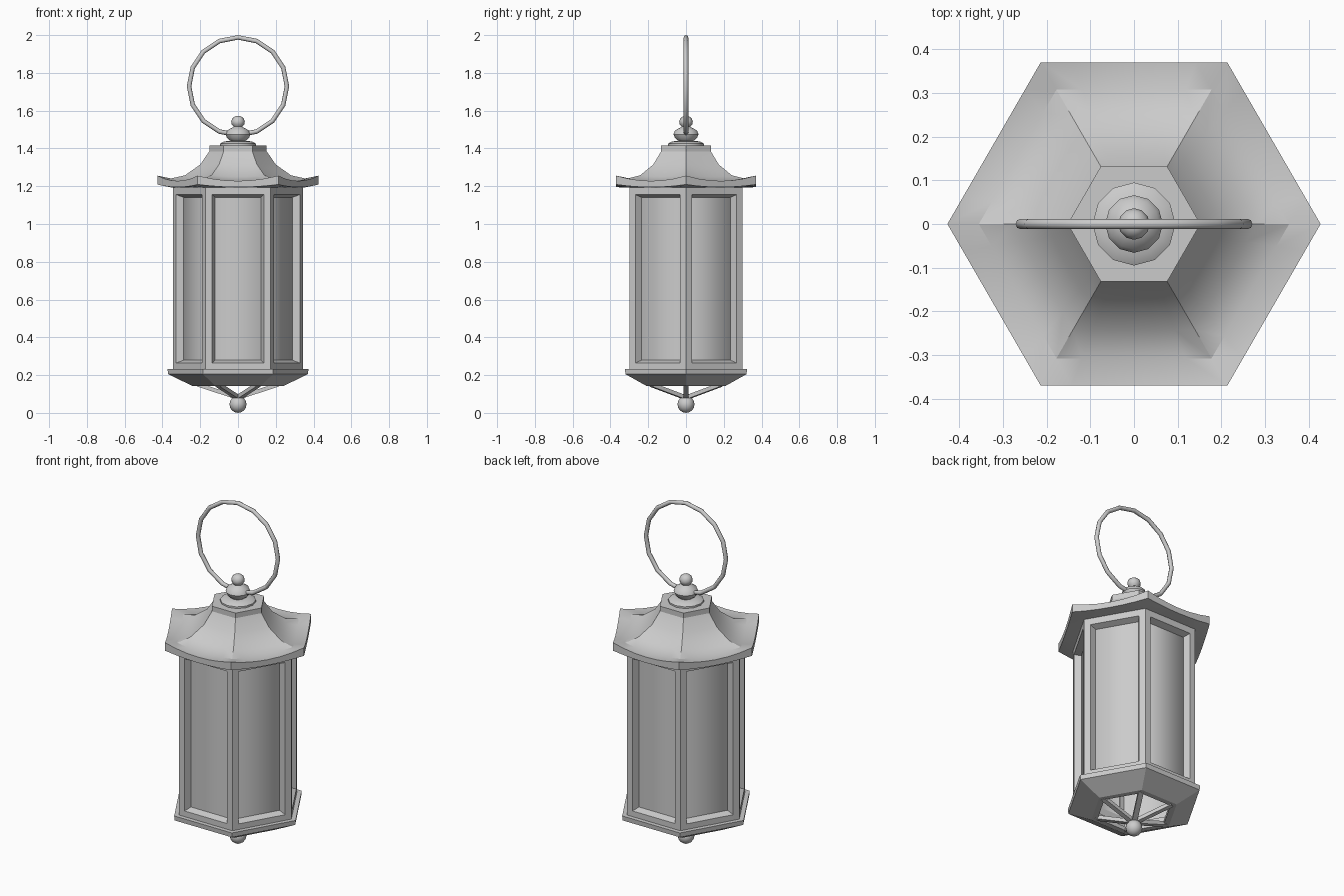
import bpy, bmesh
from math import sin, cos, pi, radians
from mathutils import Vector

if "Cube" in bpy.data.objects:
    bpy.data.objects.remove(bpy.data.objects["Cube"])


def finish(name, bm, angle=None):
    bmesh.ops.remove_doubles(bm, verts=bm.verts, dist=1e-5)
    bmesh.ops.recalc_face_normals(bm, faces=bm.faces)
    me = bpy.data.meshes.new(name)
    bm.to_mesh(me)
    bm.free()
    ob = bpy.data.objects.new(name, me)
    bpy.context.collection.objects.link(ob)
    if angle:
        bpy.ops.object.select_all(action='DESELECT')
        bpy.context.view_layer.objects.active = ob
        ob.select_set(True)
        bpy.ops.object.shade_smooth_by_angle(angle=radians(angle))
    return ob


def skin(bm, rings, closed=False):
    """Bridge a list of equally long vertex loops, dropping collapsed corners."""
    pairs = list(zip(rings, rings[1:] + rings[:1]))
    for a, b in pairs if closed else pairs[:-1]:
        n = len(a)
        for i in range(n):
            j = (i + 1) % n
            quad = list(dict.fromkeys((a[i], a[j], b[j], b[i])))
            if len(quad) > 2:
                bm.faces.new(quad)


def lathe(name, profile, sides=6, closed=False, angle=None):
    bm = bmesh.new()
    rings = []
    for r, z in profile:
        if r == 0:
            rings.append([bm.verts.new((0, 0, z))] * sides)
        else:
            rings.append([bm.verts.new((r * cos(2 * pi * i / sides),
                                        r * sin(2 * pi * i / sides), z))
                          for i in range(sides)])
    skin(bm, rings, closed)
    return finish(name, bm, angle)


def prism(bm, bottom, top):
    a = [bm.verts.new(p) for p in bottom]
    b = [bm.verts.new(p) for p in top]
    skin(bm, [a, b])
    bm.faces.new(a)
    bm.faces.new(b)


def corner(k, r=1.0, z=0.0):
    return Vector((r * cos(k * pi / 3), r * sin(k * pi / 3), z))


# Roof: hexagonal pagoda shape whose edges rise toward the corners
bm = bmesh.new()
SUB = 6
rings = []
for r, z, lift in [(0, 1.415, 0), (.152, 1.415, 0), (.152, 1.385, 0),
                   (.2, 1.315, 0), (.28, 1.25, .008), (.355, 1.225, .016),
                   (.427, 1.228, .028), (.427, 1.195, .014),
                   (.35, 1.193, 0), (0, 1.193, 0)]:
    if r == 0:
        rings.append([bm.verts.new((0, 0, z))] * (6 * SUB))
        continue
    ring = []
    for k in range(6):
        for s in range(SUB):
            t = s / SUB
            p = corner(k, r).lerp(corner(k + 1, r), t)
            p.z = z + lift * (2 * t - 1) ** 2
            ring.append(bm.verts.new(p))
    rings.append(ring)
skin(bm, rings)
finish("roof", bm, 25)

# Frame: rails plus corner posts with bevelled reveals
R, D = .345, .04
RI = R - D / cos(pi / 6)
lathe("bottom_rail", [(R, .23), (R, .265), (RI, .28), (RI, .23)], closed=True)
lathe("top_rail", [(R, 1.195), (R, 1.155), (RI, 1.14), (RI, 1.195)], closed=True)
bm = bmesh.new()
for k in range(6):
    c = corner(k, R)
    plan = [c]
    for d in (1, -1):
        e = (corner(k + d) - corner(k)).normalized()
        n = (corner(k) + corner(k + d)).normalized()
        side = [c + e * .036, c + e * .053 - n * D]
        plan += side + [corner(k, RI)] if d == 1 else side[::-1]
    prism(bm, [p + Vector((0, 0, .25)) for p in plan],
          [p + Vector((0, 0, 1.17)) for p in plan])
finish("corner_posts", bm)

# Glass: one smooth-shaded hexagonal sleeve behind the frame
lathe("glass", [(RI + .004, .22), (RI + .004, 1.193)], angle=80)

# Base: open hexagonal tray
lathe("base_tray", [(.33, .232), (.373, .232), (.37, .205), (.24, .142),
                    (.205, .142), (.205, .165), (.285, .205), (.285, .232)],
      closed=True)

# Spokes under the base
bm = bmesh.new()
for k in range(6):
    w = Vector((-sin(k * pi / 3), cos(k * pi / 3), 0)) * .014
    ends = []
    for r, z in [(.015, .085), (.215, .15)]:
        p, up = corner(k, r, z), Vector((0, 0, .011))
        ends.append([p - w - up, p + w - up, p + w + up, p - w + up])
    prism(bm, *ends)
finish("base_spokes", bm)

# Bottom finial: collar and ball
ball = [(.045 * sin(i * pi / 8), .045 - .045 * cos(i * pi / 8)) for i in range(8)]
lathe("bottom_finial", ball + [(.022, .09), (.03, .1), (0, .1)], 12, angle=50)

# Top finial: stepped disc, flattened bead, small knob
lathe("top_finial", [(.095, 1.41), (.095, 1.425), (.075, 1.437), (.04, 1.44),
                     (.058, 1.455), (.066, 1.475), (.058, 1.495), (.035, 1.508),
                     (.023, 1.515), (.033, 1.527), (.036, 1.542), (.03, 1.56),
                     (.016, 1.57), (0, 1.573)], 12, angle=40)

# Carrying ring
bm = bmesh.new()
rings = []
for i in range(16):
    a = 2 * pi * i / 16
    rings.append([bm.verts.new(((.259 + .012 * cos(b)) * cos(a), .012 * sin(b),
                                1.729 + (.259 + .012 * cos(b)) * sin(a)))
                  for b in (2 * pi * j / 8 for j in range(8))])
skin(bm, rings, closed=True)
finish("carrying_ring", bm, 50)
